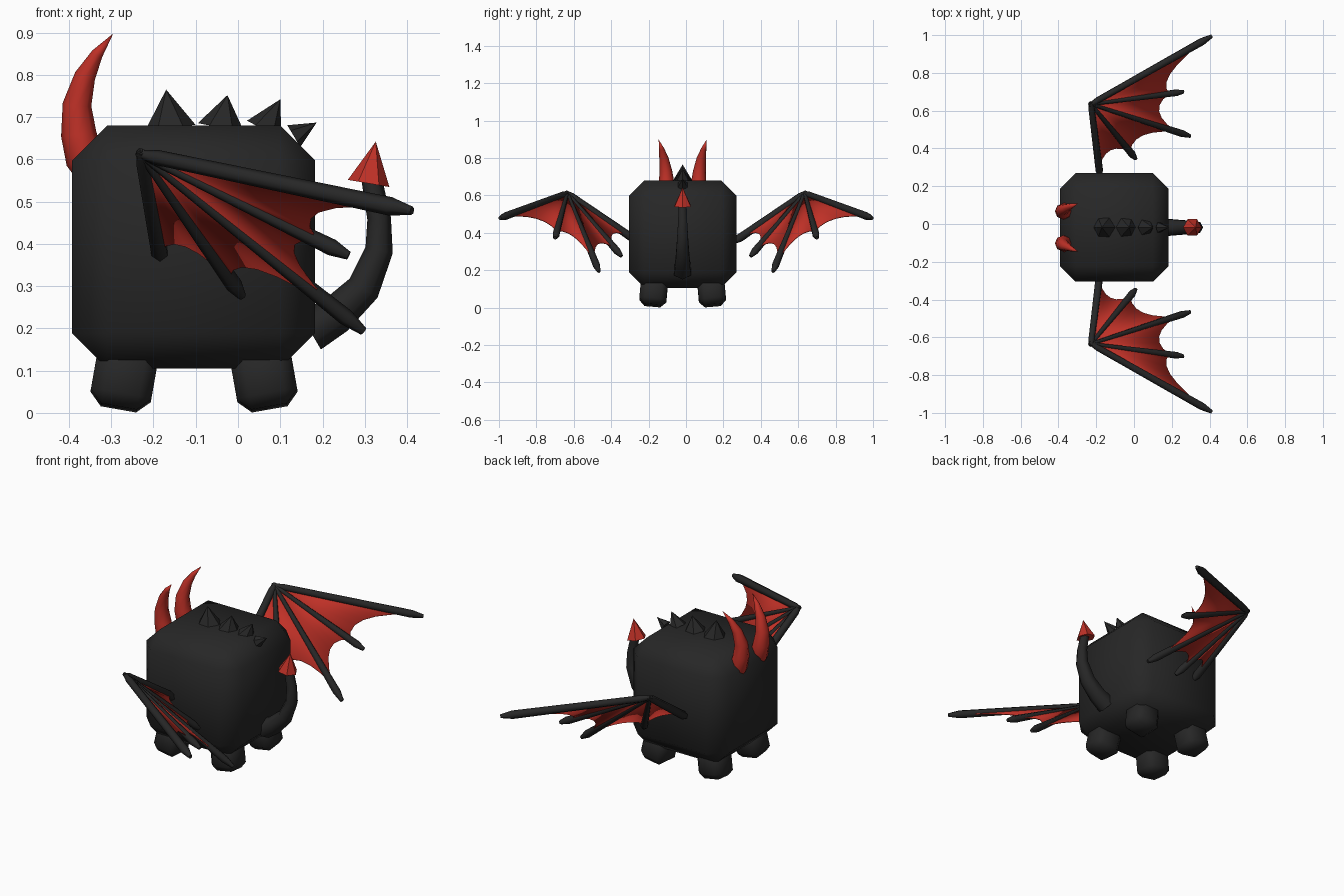
import bpy
import bmesh
from math import radians, cos, sin, tau
from mathutils import Vector, Matrix

old = bpy.data.objects.get("Cube")
if old:
    bpy.data.objects.remove(old, do_unlink=True)


def material(name, color):
    mat = bpy.data.materials.new(name)
    mat.use_nodes = True
    mat.diffuse_color = color
    mat.node_tree.nodes["Principled BSDF"].inputs["Base Color"].default_value = color
    return mat


black = material("charcoal", (0.02, 0.02, 0.02, 1))
red = material("deep red", (0.52, 0.03, 0.02, 1))
MID = -0.018  # centre line of the body in y


def finish(name, bm, mat, angle=65):
    bmesh.ops.recalc_face_normals(bm, faces=bm.faces)
    mesh = bpy.data.meshes.new(name)
    bm.to_mesh(mesh)
    bm.free()
    mesh.materials.append(mat)
    mesh.shade_smooth()
    mesh.set_sharp_from_angle(angle=radians(angle))
    obj = bpy.data.objects.new(name, mesh)
    bpy.context.collection.objects.link(obj)
    return obj


def chamfered_box(name, center, size, cut, mat, turn=Matrix()):
    bm = bmesh.new()
    bmesh.ops.create_cube(bm, size=1)
    bmesh.ops.scale(bm, vec=size, verts=bm.verts)
    bmesh.ops.bevel(bm, geom=bm.edges[:], offset=cut, segments=1, affect='EDGES')
    bm.transform(Matrix.Translation(center) @ turn)
    return finish(name, bm, mat)


def tube(name, path, radii, mat, sides=6, angle=65):
    """Sweep a polygon along a path; a zero radius makes a point."""
    bm = bmesh.new()
    pts = [Vector(p) for p in path]
    rings = []
    for i, (p, r) in enumerate(zip(pts, radii)):
        d = (pts[min(i + 1, len(pts) - 1)] - pts[max(i - 1, 0)]).normalized()
        ref = Vector((1, 0, 0)) if abs(d.y) > 0.7 else Vector((0, 1, 0))
        u = d.cross(ref).normalized()
        v = d.cross(u)
        if r == 0:
            rings.append([bm.verts.new(p)] * sides)
        else:
            rings.append([bm.verts.new(p + r * (u * cos(tau * k / sides) + v * sin(tau * k / sides)))
                          for k in range(sides)])
    for a, b in zip(rings, rings[1:]):
        for k in range(sides):
            n = (k + 1) % sides
            bm.faces.new(list(dict.fromkeys((a[k], a[n], b[n], b[k]))))
    for ring in (rings[0], rings[-1]):
        if len(set(ring)) == sides:
            bm.faces.new(ring)
    return finish(name, bm, mat, angle)


# Body
chamfered_box("body", (-0.105, MID, 0.393), (0.575, 0.575, 0.575), 0.083, black)

# Four splayed feet
for sx, end in ((-1, "front"), (1, "back")):
    for sy, side in ((-1, "left"), (1, "right")):
        turn = Matrix.Rotation(radians(-10 * sx), 4, 'Y') @ Matrix.Rotation(radians(5 * sy), 4, 'X')
        chamfered_box(f"{end}_{side}_foot", (-0.104 + sx * 0.165, MID + sy * 0.155, 0.088),
                      (0.145, 0.145, 0.155), 0.03, black, turn)

# Curved horns
for s, side in ((-1, "left"), (1, "right")):
    path = [(-0.335, 0.09, 0.54), (-0.363, 0.088, 0.60), (-0.377, 0.085, 0.66),
            (-0.381, 0.09, 0.73), (-0.362, 0.1, 0.797), (-0.333, 0.113, 0.85), (-0.295, 0.128, 0.898)]
    tube(f"{side}_horn", [(x, MID + s * y, z) for x, y, z in path],
         [0.03, 0.045, 0.042, 0.034, 0.025, 0.014, 0], red, 8)

# Back spikes: base centre, apex, radius
spikes = [((-0.16, 0.675), (-0.17, 0.765), 0.06), ((-0.04, 0.675), (-0.025, 0.752), 0.056),
          ((0.062, 0.67), (0.1, 0.742), 0.046), ((0.132, 0.655), (0.186, 0.687), 0.03)]
for i, (base, tip, r) in enumerate(spikes):
    tube(f"back_spike_{i + 1}", [(base[0], MID, base[1]), (tip[0], MID, tip[1])], [r, 0], black, 6, 30)

# Tail and its arrow tip
tail = [(0.17, 0.195), (0.23, 0.23), (0.297, 0.295), (0.334, 0.385), (0.334, 0.46), (0.315, 0.56)]
tube("tail", [(x, MID, z) for x, z in tail], [0.052, 0.046, 0.04, 0.033, 0.028, 0.024], black)
tube("tail_tip", [(0.309, MID, 0.543), (0.326, MID, 0.642)], [0.05, 0], red, 6, 30)

# Wings: finger bones fan out from the wrist, with scalloped skin between them
wrist = Vector((-0.228, 0.635, 0.612))
fingers = [((0.412, 0.995, 0.478), 0.93), ((0.262, 0.7, 0.372), 0.85), ((0.297, 0.465, 0.193), 0.86),
           ((0.01, 0.345, 0.275), 0.87), ((-0.18, 0.255, 0.35), 0.88)]


def mirror(p, s):
    return Vector((p[0], p[1] * s, p[2]))


for s, side in ((-1, "left"), (1, "right")):
    for i, (tip, _) in enumerate(fingers):
        a, b = mirror(wrist, s), mirror(tip, s)
        thick = 0.022 if i in (0, 4) else 0.02
        near = 0.018 if i in (0, 4) else 0.011
        name = "wing_arm" if i == 4 else f"wing_finger_{i + 1}"
        start = a - (b - a).normalized() * 0.012
        tube(f"{side}_{name}", [start, a.lerp(b, 0.06), a.lerp(b, 0.92), b],
             [0.009, near, thick, 0.01], black)

    bm = bmesh.new()
    hub = bm.verts.new(mirror(wrist, s))
    ends = [bm.verts.new(mirror(wrist.lerp(Vector(t), f), s)) for t, f in fingers]
    for a, b in zip(ends, ends[1:]):
        ctrl = hub.co.lerp((a.co + b.co) / 2, 0.66)
        edge = [a]
        for k in range(1, 6):
            t = k / 6
            edge.append(bm.verts.new(a.co * (1 - t) ** 2 + ctrl * 2 * t * (1 - t) + b.co * t * t))
        edge.append(b)
        for p, q in zip(edge, edge[1:]):
            bm.faces.new((hub, p, q))
    skin = finish(f"{side}_wing_skin", bm, red)
    solid = skin.modifiers.new("thickness", 'SOLIDIFY')
    solid.thickness = 0.004
    solid.offset = 0
